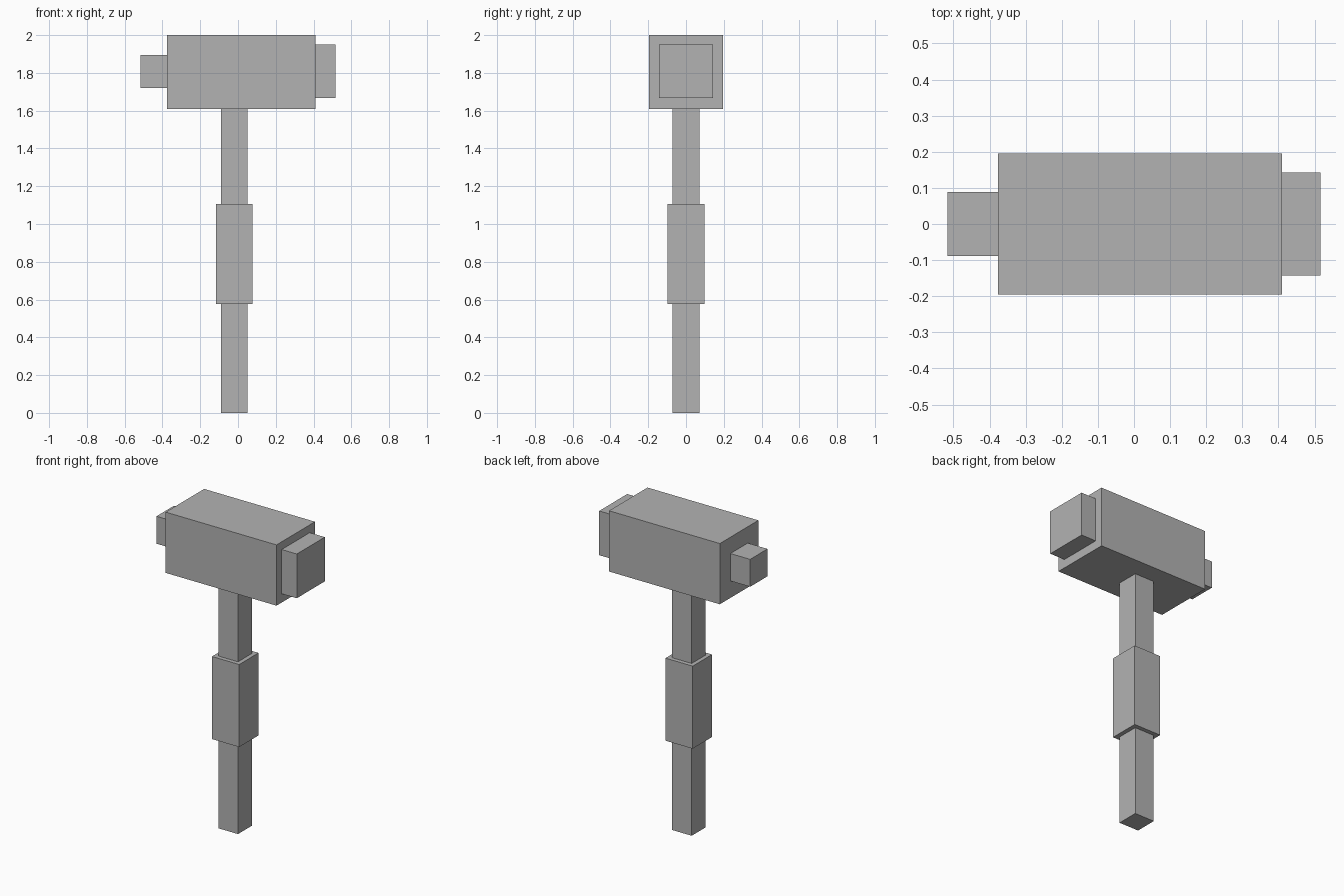
import bpy
from mathutils import Vector

cube = bpy.data.objects.get("Cube")
if cube:
    bpy.data.objects.remove(cube, do_unlink=True)

# One plain grey for the whole tool
grey = bpy.data.materials.new("plain_grey")
grey.use_nodes = True
colour = (0.45, 0.45, 0.45, 1)
grey.diffuse_color = colour
grey.node_tree.nodes["Principled BSDF"].inputs["Base Color"].default_value = colour


def box(name, low, high):
    """Flat-sided block between two opposite corners."""
    low, high = Vector(low), Vector(high)
    bpy.ops.mesh.primitive_cube_add(size=1, location=(low + high) / 2)
    block = bpy.context.object
    block.name = name
    for vert in block.data.vertices:
        vert.co *= high - low
    block.data.materials.append(grey)
    return block


# Handle with a thicker grip around its middle
box("handle", (-0.09, -0.071, 0), (0.05, 0.071, 1.61))
box("grip", (-0.116, -0.098, 0.576), (0.077, 0.098, 1.106))

# Head with a small face on the right and a large face on the left
box("head", (-0.377, -0.195, 1.61), (0.41, 0.195, 2))
box("small_face", (-0.517, -0.088, 1.719), (-0.377, 0.088, 1.895))
box("large_face", (0.41, -0.142, 1.666), (0.517, 0.142, 1.95))
